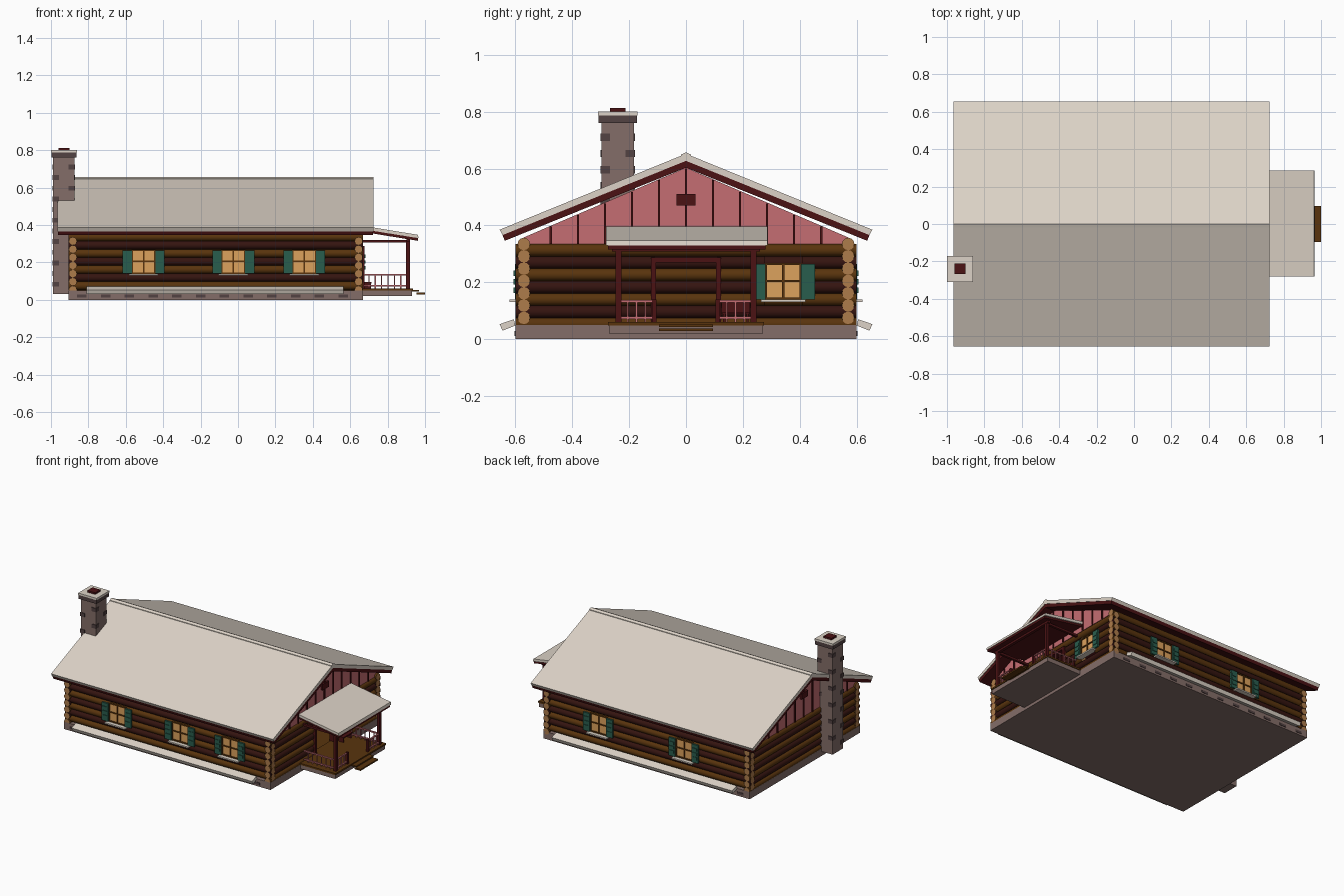
import bpy, bmesh, math
from mathutils import Matrix, Vector

if "Cube" in bpy.data.objects:
    bpy.data.objects.remove(bpy.data.objects["Cube"])

def mat(name, r, g, b):
    m = bpy.data.materials.new(name)
    m.diffuse_color = (r, g, b, 1)
    m.use_nodes = True
    m.node_tree.nodes["Principled BSDF"].inputs["Base Color"].default_value = m.diffuse_color
    return m

SNOW = mat("snow", 0.72, 0.65, 0.57)
STONE = mat("stone", 0.23, 0.155, 0.14)
DARK_STONE = mat("dark stone", 0.085, 0.055, 0.055)
RED = mat("faded red boards", 0.56, 0.155, 0.17)
MAROON = mat("maroon trim", 0.07, 0.006, 0.007)
BROWN = mat("brown wood", 0.10, 0.034, 0.004)
DARK = mat("dark wood", 0.035, 0.007, 0.005)
TAN = mat("cut wood", 0.42, 0.20, 0.07)
GLOW = mat("window glow", 0.72, 0.36, 0.11)
GREEN = mat("shutter green", 0.022, 0.11, 0.075)

def finish(name, bm, *mats):
    bmesh.ops.recalc_face_normals(bm, faces=bm.faces)
    me = bpy.data.meshes.new(name)
    bm.to_mesh(me)
    bm.free()
    for m in mats:
        me.materials.append(m)
    ob = bpy.data.objects.new(name, me)
    bpy.context.collection.objects.link(ob)
    return ob

def box(name, x0, x1, y0, y1, z0, z1, m):
    bm = bmesh.new()
    c = Vector(((x0 + x1) / 2, (y0 + y1) / 2, (z0 + z1) / 2))
    s = Matrix.Diagonal((abs(x1 - x0), abs(y1 - y0), abs(z1 - z0), 1))
    bmesh.ops.create_cube(bm, size=1, matrix=Matrix.Translation(c) @ s)
    return finish(name, bm, m)

def prism(name, pts, a, b, m, axis='X'):
    """Extrude a (side, z) profile along the given axis."""
    bm = bmesh.new()
    put = (lambda t, p: (t, p[0], p[1])) if axis == 'X' else (lambda t, p: (p[0], t, p[1]))
    r0 = [bm.verts.new(put(a, p)) for p in pts]
    r1 = [bm.verts.new(put(b, p)) for p in pts]
    bm.faces.new(r0)
    bm.faces.new(r1[::-1])
    n = len(pts)
    for i in range(n):
        j = (i + 1) % n
        bm.faces.new((r0[i], r1[i], r1[j], r0[j]))
    return finish(name, bm, m)

def log_wall(name, axis, across, a, b, z0, count, openings):
    """Stack logs along an axis, broken at openings (u0, u1, zlow, zhigh)."""
    bm = bmesh.new()
    for k in range(count):
        z = z0 + k * 0.0433
        spans, start = [], a
        for u0, u1, lo, hi in sorted(openings):
            if lo - 0.015 < z < hi + 0.015:
                spans.append((start, u0))
                start = u1
        spans.append((start, b))
        for s, e in spans:
            mid = (s + e) / 2
            if axis == 'X':
                loc, rot = (mid, across, z), Matrix.Rotation(math.pi / 2, 4, 'Y')
            else:
                loc, rot = (across, mid, z), Matrix.Rotation(math.pi / 2, 4, 'X')
            old = set(bm.faces)
            bmesh.ops.create_cone(bm, cap_ends=True, segments=12, radius1=0.022, radius2=0.022,
                                  depth=e - s, matrix=Matrix.Translation(loc) @ rot)
            for f in set(bm.faces) - old:
                f.smooth = len(f.verts) == 4
                f.material_index = 2 if len(f.verts) > 4 else k % 2
    for e in bm.edges:
        e.smooth = all(len(f.verts) == 4 for f in e.link_faces)
    return finish(name, bm, BROWN, DARK, TAN)

def window(side, u):
    """Lit panes, glazing bars, sill and shutters on one wall."""
    def part(name, u0, u1, n0, n1, z0, z1, m):
        if side == 'right':
            box(name, 0.645 + n0, 0.645 + n1, u + u0, u + u1, z0, z1, m)
        else:
            s = -1 if side == 'front' else 1
            box(name, u + u0, u + u1, s * (0.57 + n0), s * (0.57 + n1), z0, z1, m)
    p = side + "_window_"
    part(p + "panes", -0.06, 0.06, 0.008, 0.018, 0.143, 0.262, GLOW)
    for o in (-0.061, 0, 0.061):
        part(p + "upright", o - 0.004, o + 0.004, 0.008, 0.024, 0.143, 0.264, BROWN)
    for z in (0.143, 0.205, 0.264):
        part(p + "crossbar", -0.065, 0.065, 0.008, 0.024, z - 0.004, z + 0.004, BROWN)
    part(p + "sill", -0.078, 0.078, 0.01, 0.05, 0.130, 0.139, SNOW)
    for s in (-1, 1):
        part(p + "shutter", s * 0.063, s * 0.112, 0.02, 0.032, 0.14, 0.264, GREEN)
        for z in (0.172, 0.202, 0.232):
            part(p + "shutter_slat", s * 0.07, s * 0.105, 0.032, 0.036, z - 0.009, z + 0.009, GREEN)

# Foundation and interior floor
box("foundation", -0.905, 0.667, -0.6, 0.6, 0, 0.05, STONE)
box("floor", -0.87, 0.63, -0.55, 0.55, 0.05, 0.056, BROWN)
for s in (-1, 1):
    for i in range(12):
        x = -0.86 + i * 0.127
        box("foundation_stone", x, x + 0.05, s * 0.598, s * 0.603, 0.012, 0.028, DARK_STONE)
    # Sloping snow bank along the foot of the wall
    prism("snow_bank", [(s * 0.60, 0.048), (s * 0.605, 0.07), (s * 0.655, 0.053), (s * 0.645, 0.03)],
          -0.81, 0.565, SNOW)

# Log walls with window and door openings
FRONT, BACK = (-0.505, -0.025, 0.354), (-0.40, 0.25)
def holes(us):
    return [(u - 0.065, u + 0.065, 0.14, 0.265) for u in us]
log_wall("front_logs", 'X', -0.57, -0.905, 0.667, 0.075, 7, holes(FRONT))
log_wall("back_logs", 'X', 0.57, -0.905, 0.667, 0.075, 7, holes(BACK))
log_wall("left_logs", 'Y', -0.883, -0.6, 0.6, 0.0533, 7, [])
log_wall("right_logs", 'Y', 0.645, -0.6, 0.6, 0.0533, 7,
         holes([0.342]) + [(-0.11, 0.11, 0.06, 0.275)])
for u in FRONT:
    window('front', u)
for u in BACK:
    window('back', u)
window('right', 0.342)

# Gable ends with battens and a vent
for cx, s in ((0.645, 1), (-0.883, -1)):
    prism("gable", [(-0.57, 0.335), (0.57, 0.335), (0.57, 0.358), (0, 0.603), (-0.57, 0.358)],
          cx - 0.012 * s, cx + 0.01 * s, RED)
    for i in range(-5, 6):
        y = i * 0.095
        box("gable_batten", cx + 0.01 * s, cx + 0.017 * s, y - 0.004, y + 0.004,
            0.335, 0.60 - 0.43 * abs(y), MAROON)
    box("gable_vent", cx + 0.01 * s, cx + 0.024 * s, -0.034, 0.034, 0.47, 0.51, MAROON)

# Main roof: snow layer on maroon decking, with ridge cap
prism("roof_snow", [(-0.655, 0.385), (0, 0.652), (0.655, 0.385),
                    (0.645, 0.366), (0, 0.627), (-0.645, 0.366)], -0.965, 0.725, SNOW)
prism("roof_deck", [(-0.645, 0.366), (0, 0.627), (0.645, 0.366),
                    (0.637, 0.346), (0, 0.603), (-0.637, 0.346)], -0.962, 0.722, MAROON)
prism("ridge_cap", [(-0.018, 0.642), (-0.018, 0.649), (0, 0.657), (0.018, 0.649), (0.018, 0.642)],
      -0.965, 0.725, SNOW)

# Chimney with projecting stones, cap and flue
box("chimney", -0.988, -0.875, -0.297, -0.183, 0.03, 0.765, STONE)
for i in range(12):
    z = 0.07 + i * 0.057
    for j, (x, y) in enumerate(((-0.988, -0.297), (-0.875, -0.183), (-0.988, -0.183), (-0.875, -0.297))):
        if (i + j // 2) % 2 == 0:
            sx, sy = (1 if x < -0.93 else -1), (1 if y < -0.24 else -1)
            box("chimney_corner_stone", x - sx * 0.004, x + sx * 0.03,
                y - sy * 0.004, y + sy * 0.03, z, z + 0.026, DARK_STONE)
box("chimney_cap", -0.998, -0.863, -0.308, -0.172, 0.76, 0.787, DARK_STONE)
box("chimney_snow", -1.0, -0.86, -0.31, -0.17, 0.787, 0.80, SNOW)
box("chimney_flue", -0.96, -0.90, -0.268, -0.212, 0.80, 0.812, MAROON)

# Porch floor and steps
box("porch_base", 0.66, 0.93, -0.27, 0.27, 0.02, 0.049, STONE)
box("porch_deck", 0.63, 0.935, -0.275, 0.275, 0.049, 0.06, BROWN)
box("upper_step", 0.93, 0.967, -0.095, 0.095, 0.043, 0.052, BROWN)
box("lower_step", 0.955, 1.0, -0.095, 0.095, 0.028, 0.038, BROWN)

# Porch roof, beam and posts
prism("porch_roof_snow", [(0.66, 0.397), (0.962, 0.347), (0.966, 0.329), (0.66, 0.378)],
      -0.282, 0.287, SNOW, 'Y')
prism("porch_roof_deck", [(0.66, 0.378), (0.962, 0.3295), (0.962, 0.315), (0.66, 0.364)],
      -0.275, 0.28, MAROON, 'Y')
box("porch_beam", 0.90, 0.92, -0.26, 0.26, 0.308, 0.328, MAROON)
for s in (-1, 1):
    y = s * 0.237
    box("porch_post", 0.899, 0.919, y - 0.01, y + 0.01, 0.06, 0.312, MAROON)
    box("porch_rafter", 0.66, 0.91, y - 0.008, y + 0.008, 0.305, 0.32, MAROON)
    box("gate_post", 0.901, 0.917, s * 0.103, s * 0.119, 0.06, 0.14, MAROON)
    # Railings on the side and beside the steps
    for z in (0.075, 0.133):
        box("side_rail", 0.67, 0.90, y - 0.005, y + 0.005, z - 0.004, z + 0.004, RED)
        box("end_rail", 0.904, 0.914, s * 0.115, s * 0.23, z - 0.004, z + 0.004, RED)
    for i in range(6):
        x = 0.70 + i * 0.034
        box("side_baluster", x - 0.003, x + 0.003, y - 0.003, y + 0.003, 0.06, 0.132, RED)
    for i in range(3):
        b = s * (0.143 + i * 0.031)
        box("end_baluster", 0.906, 0.912, b - 0.003, b + 0.003, 0.06, 0.132, RED)
    # Door frame side
    box("door_jamb", 0.625, 0.675, s * 0.105, s * 0.123, 0.056, 0.285, MAROON)
box("door_header", 0.625, 0.675, -0.123, 0.123, 0.27, 0.287, MAROON)

# Porch bench
box("bench_seat", 0.672, 0.715, 0.125, 0.225, 0.088, 0.096, MAROON)
box("bench_back", 0.668, 0.676, 0.125, 0.225, 0.096, 0.135, MAROON)
for y in (0.13, 0.212):
    box("bench_leg", 0.674, 0.712, y, y + 0.008, 0.06, 0.088, MAROON)
